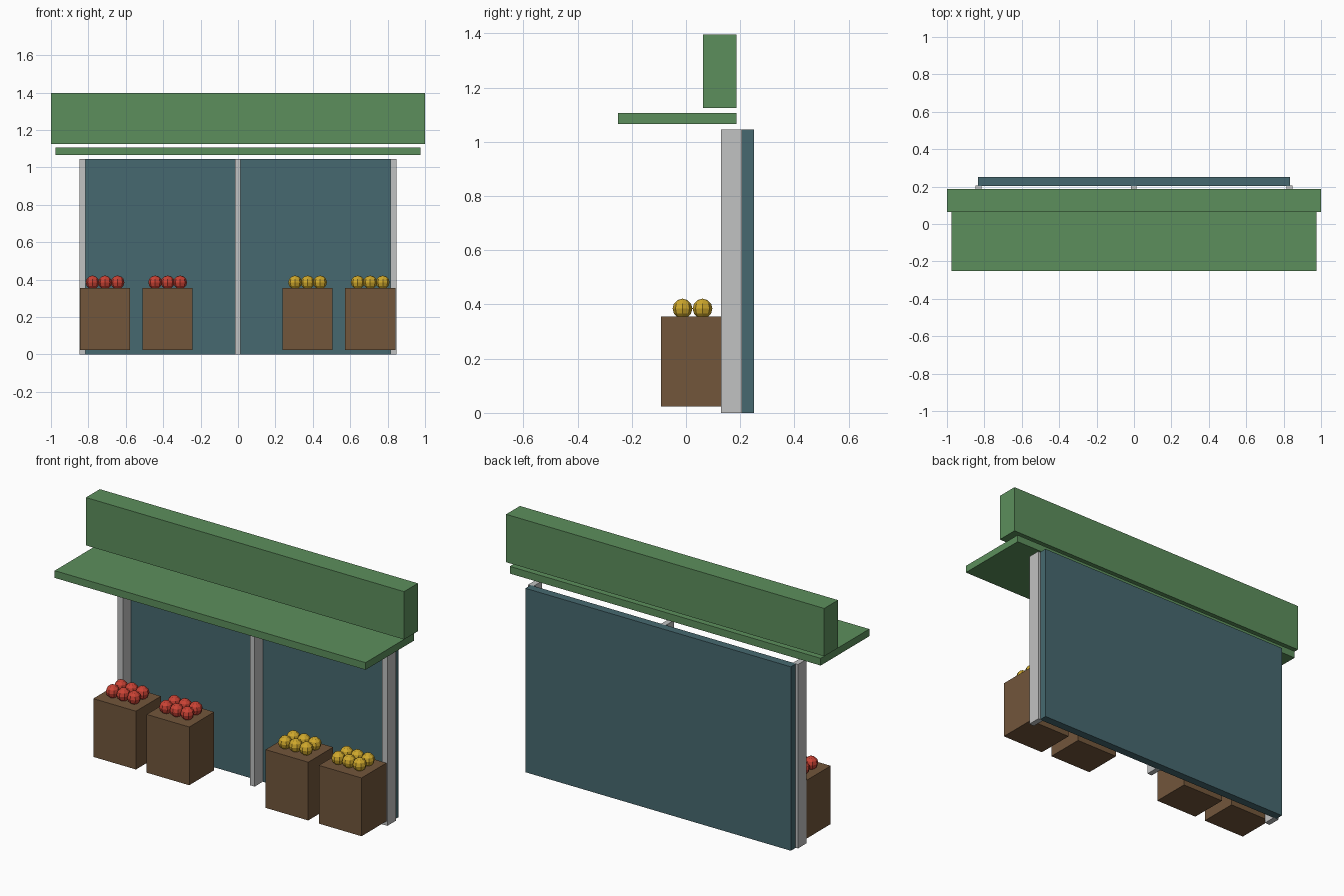
import bpy

if "Cube" in bpy.data.objects:
    bpy.data.objects.remove(bpy.data.objects["Cube"])


def material(name, rgb):
    """Flat colour given as 0-255 sRGB, stored as linear."""
    m = bpy.data.materials.new(name)
    lin = [((c / 255 + 0.055) / 1.055) ** 2.4 for c in rgb]
    m.diffuse_color = (*lin, 1)
    m.use_nodes = True
    m.node_tree.nodes["Principled BSDF"].inputs["Base Color"].default_value = m.diffuse_color
    return m


green = material("awning green", (92, 143, 92))
teal = material("wall teal", (70, 105, 112))
grey = material("post grey", (193, 194, 194))
brown = material("crate brown", (114, 86, 59))
red = material("fruit red", (201, 66, 52))
yellow = material("fruit yellow", (207, 168, 44))


def box(name, x, y, z, mat):
    """Box spanning the given (low, high) ranges."""
    spans = (x, y, z)
    bpy.ops.mesh.primitive_cube_add(size=1, location=[(a + b) / 2 for a, b in spans])
    ob = bpy.context.object
    ob.name = name
    ob.scale = [b - a for a, b in spans]
    bpy.ops.object.transform_apply(location=False, rotation=False, scale=True)
    ob.data.materials.append(mat)


def fruit(name, x, y, mat):
    """Low-poly fruit sunk slightly into the crate top."""
    bpy.ops.mesh.primitive_uv_sphere_add(segments=8, ring_count=6, radius=0.0365,
                                         location=(x, y, 0.385))
    ob = bpy.context.object
    ob.name = name
    ob.data.materials.append(mat)


# Back wall and the three posts in front of it
box("back_wall", (-0.834, 0.834), (0.203, 0.25), (0, 1.045), teal)
for side, x0, x1 in (("left", -0.848, -0.815), ("middle", -0.016, 0.014), ("right", 0.815, 0.848)):
    box(side + "_post", (x0, x1), (0.13, 0.206), (0, 1.045), grey)

# Awning and the sign board above it
box("awning", (-0.977, 0.977), (-0.25, 0.186), (1.066, 1.107), green)
box("sign_board", (-1, 1), (0.063, 0.187), (1.125, 1.397), green)

# Crates, each with two rows of three fruits
for i, (cx, mat) in enumerate(((-0.711, red), (-0.376, red), (0.372, yellow), (0.707, yellow))):
    box(f"crate_{i + 1}", (cx - 0.134, cx + 0.134), (-0.092, 0.132), (0.024, 0.355), brown)
    for dx in (-0.067, 0, 0.067):
        for y in (-0.013, 0.061):
            fruit(f"crate_{i + 1}_fruit", cx + dx, y, mat)
